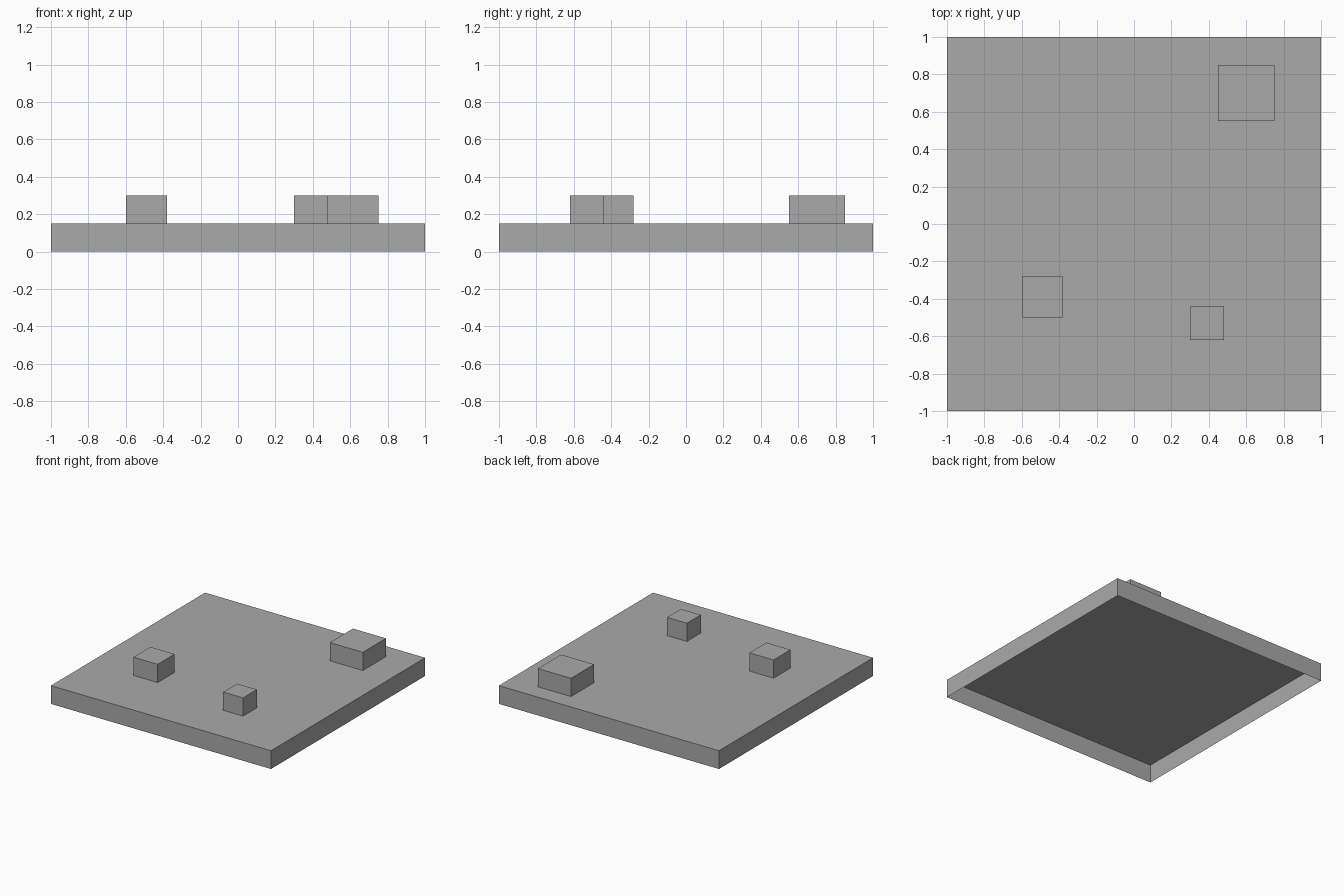
import bpy, bmesh
from mathutils import Matrix, Vector

if "Cube" in bpy.data.objects:
    bpy.data.objects.remove(bpy.data.objects["Cube"])

grey = bpy.data.materials.new("mid_grey")
grey.diffuse_color = (0.4, 0.4, 0.4, 1.0)
grey.use_nodes = True
grey.node_tree.nodes["Principled BSDF"].inputs["Base Color"].default_value = grey.diffuse_color


def open_box(name, center, size, z0, height):
    """Square box without a bottom face, standing on z0."""
    bm = bmesh.new()
    transform = (Matrix.Translation((center[0], center[1], z0 + height / 2))
                 @ Matrix.Diagonal((size, size, height, 1)))
    bmesh.ops.create_cube(bm, size=1, matrix=transform)
    bm.normal_update()
    bottom = [f for f in bm.faces if f.normal.dot(Vector((0, 0, 1))) < -0.9]
    bmesh.ops.delete(bm, geom=bottom, context='FACES_ONLY')
    mesh = bpy.data.meshes.new(name)
    bm.to_mesh(mesh)
    bm.free()
    mesh.materials.append(grey)
    obj = bpy.data.objects.new(name, mesh)
    bpy.context.collection.objects.link(obj)
    return obj


# Thin-walled base slab, hollow underneath
open_box("base_slab", (0, 0), 2.0, 0.0, 0.15)

# Three square blocks on top of the slab
open_box("large_block", (0.60, 0.70), 0.30, 0.15, 0.15)
open_box("medium_block", (-0.49, -0.39), 0.22, 0.15, 0.15)
open_box("small_block", (0.39, -0.53), 0.18, 0.15, 0.15)
